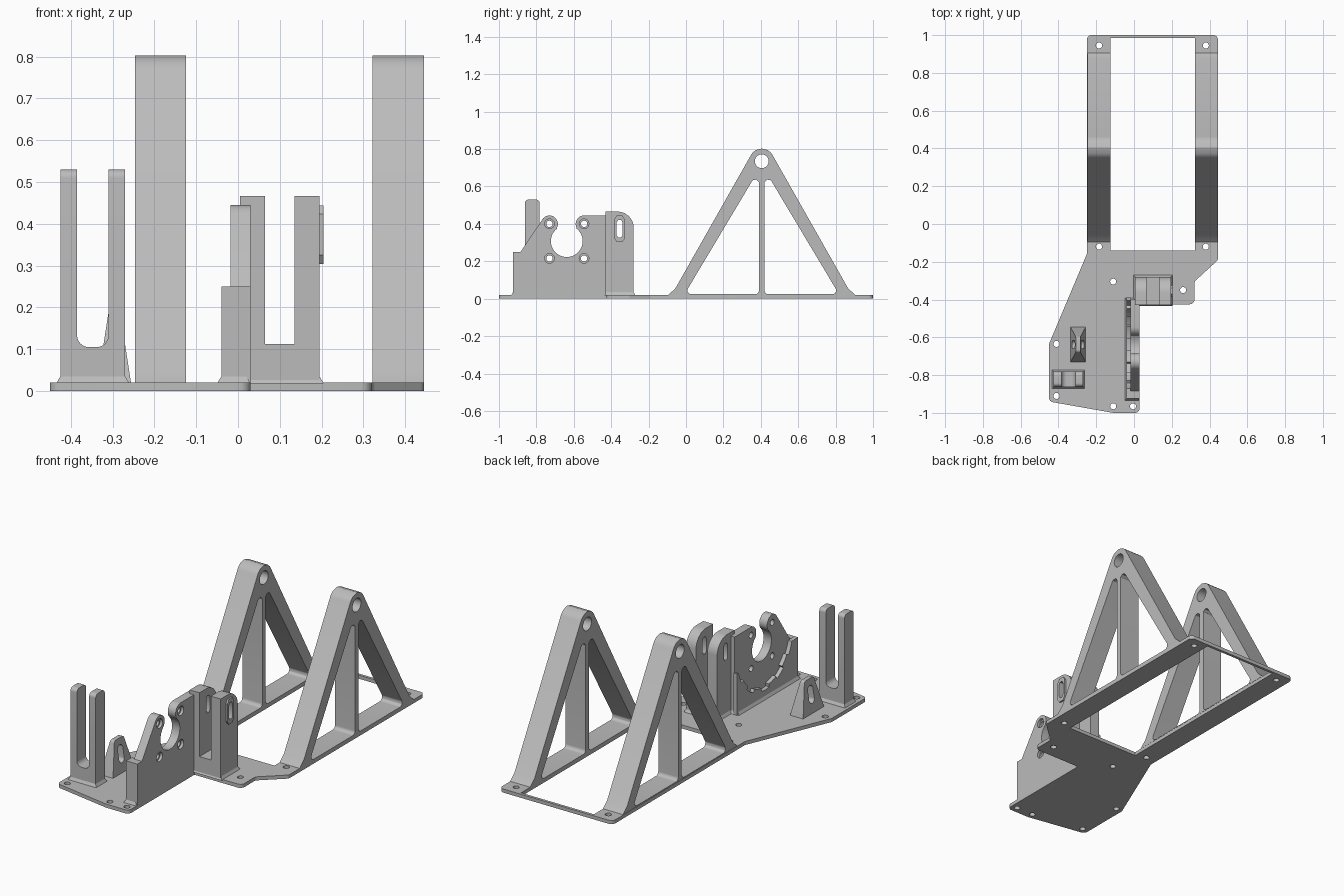
import bpy, bmesh
from math import sin, cos, tan, radians
from mathutils import Vector

cube = bpy.data.objects.get("Cube")
if cube:
    bpy.data.objects.remove(cube, do_unlink=True)

grey = bpy.data.materials.new("plain grey")
grey.use_nodes = True
GREY = (0.5, 0.5, 0.5, 1)
grey.diffuse_color = GREY
grey.node_tree.nodes["Principled BSDF"].inputs["Base Color"].default_value = GREY

T = 0.02          # base plate thickness
parts = []


def arc(cx, cy, r, a0, a1, n=16):
    angles = [radians(a0 + (a1 - a0) * i / n) for i in range(n + 1)]
    return [(cx + r * cos(a), cy + r * sin(a)) for a in angles]


def circle(cx, cy, r, n=24):
    return arc(cx, cy, r, 0, 360, n)[:-1]


def rounded(points, radius=0.0, n=6):
    """Round each corner; a third value on a point overrides the radius."""
    out = []
    for i, p in enumerate(points):
        r = p[2] if len(p) > 2 else radius
        c = Vector(p[:2])
        if r == 0:
            out.append(tuple(c))
            continue
        u = (Vector(points[i - 1][:2]) - c).normalized()
        v = (Vector(points[(i + 1) % len(points)][:2]) - c).normalized()
        half = u.angle(v) / 2
        mid = c + (u + v).normalized() * r / sin(half)
        a, b = c + u * r / tan(half) - mid, c + v * r / tan(half) - mid
        out += [tuple(mid + a.lerp(b, k / n).normalized() * r) for k in range(n + 1)]
    return out


def rect(a0, b0, a1, b1, r=0.0):
    return rounded([(a0, b0), (a1, b0), (a1, b1), (a0, b1)], r)


def finish(name, mesh):
    mesh.materials.clear()
    mesh.materials.append(grey)
    obj = bpy.data.objects.new(name, mesh)
    bpy.context.collection.objects.link(obj)
    parts.append(obj)
    return obj


def extrude(name, loops, axis, lo, hi):
    """Fill the first loop, leave the others as holes, extrude along an axis."""
    curve = bpy.data.curves.new(name, 'CURVE')
    curve.dimensions, curve.fill_mode = '2D', 'BOTH'
    curve.extrude = (hi - lo) / 2
    for loop in loops:
        spline = curve.splines.new('POLY')
        spline.points.add(len(loop) - 1)
        spline.use_cyclic_u = True
        for pt, (a, b) in zip(spline.points, loop):
            pt.co = (a, b, 0, 1)
    temp = bpy.data.objects.new(name + " outline", curve)
    mesh = bpy.data.meshes.new_from_object(temp)
    bpy.data.objects.remove(temp)
    bm = bmesh.new()
    bm.from_mesh(mesh)
    for v in bm.verts:
        a, b, c = v.co.x, v.co.y, v.co.z + (lo + hi) / 2
        v.co = {'x': (c, a, b), 'y': (a, c, b), 'z': (a, b, c)}[axis]
    bmesh.ops.remove_doubles(bm, verts=bm.verts, dist=1e-5)
    bmesh.ops.recalc_face_normals(bm, faces=bm.faces)
    bm.to_mesh(mesh)
    bm.free()
    return finish(name, mesh)


def foot(name, x0, y0, x1, y1, flare=0.01):
    """Low flared skirt where a part meets the plate."""
    bm = bmesh.new()
    bmesh.ops.create_cube(bm, size=1)
    for v in bm.verts:
        f = flare if v.co.z < 0 else 0
        v.co = (x0 - f if v.co.x < 0 else x1 + f,
                y0 - f if v.co.y < 0 else y1 + f,
                T - 0.002 if v.co.z < 0 else T + 0.015)
    mesh = bpy.data.meshes.new(name)
    bm.to_mesh(mesh)
    bm.free()
    finish(name, mesh)


# Base plate with rectangular window and screw holes
outline = rounded([(-0.25, 1.0), (0.445, 1.0), (0.445, -0.19), (0.32, -0.305),
                   (0.32, -0.425), (0.03, -0.425, 0), (0.03, -1.0), (-0.11, -1.0),
                   (-0.45, -0.94), (-0.45, -0.635), (-0.25, -0.16)], 0.025)
screws = [(-0.185, 0.945), (0.38, 0.945), (-0.185, -0.12), (0.38, -0.12),
          (-0.11, -0.305), (0.26, -0.35), (-0.41, -0.635), (-0.41, -0.91),
          (-0.11, -0.965), (-0.005, -0.965)]
window = rect(-0.125, -0.14, 0.322, 0.985)
extrude("base_plate", [outline, window] + [circle(x, y, 0.016) for x, y in screws],
        'z', 0, T)

# Two triangular side frames with a centre post and axle hole
MID = 0.405
frame = rounded([(MID - 0.5, T), (MID - 0.462, T + 0.035), (MID, 0.87, 0.065),
                 (MID + 0.462, T + 0.035), (MID + 0.5, T)])
tri = rounded([(-0.413, 0.024), (-0.015, 0.024), (-0.015, 0.69)], 0.02)
gaps = [[(MID + s * y, z) for y, z in tri] for s in (1, -1)]
for side, x0 in (("right", -0.247), ("left", 0.322)):
    extrude(side + "_a_frame", [frame, circle(MID, 0.735, 0.037)] + gaps,
            'x', x0, x0 + 0.123)

# Motor wall: open round seat between two lobes, counterbored screw holes
CY, CZ, D = -0.6375, 0.308, 0.0925
wall = ([(-0.925, T), (-0.925, 0.25), (-0.885, 0.25)]
        + arc(CY - D, 0.4, 0.045, 150, -30)
        + arc(CY, CZ, 0.085, 127, 413, 32)
        + arc(CY + D, 0.4, 0.045, 210, 90, 10)
        + [(-0.40, 0.445), (-0.40, T)])
for layer, x0, x1, r in (("inner", -0.018, 0.015, 0.017), ("outer", 0.015, 0.03, 0.026)):
    holes = [circle(CY + sy * D, CZ + sz * D, r, 16) for sy in (-1, 1) for sz in (-1, 1)]
    extrude("motor_wall_" + layer, [wall] + holes, 'x', x0, x1)

# Thick lower rim behind the wall, with a notched round recess
rim = []
for i in range(9):
    a = 194.5 + i * 151 / 9
    rim += arc(CY, CZ, 0.24 if i % 2 == 0 else 0.222, a, a + 151 / 9, 5)
extrude("motor_rim", [[(-0.925, T), (-0.925, 0.25)] + rim + [(-0.39, 0.25), (-0.39, T)]],
        'x', -0.04, -0.018)
foot("motor_wall_foot", -0.04, -0.925, 0.02, -0.40)

# Slotted guide: two uprights joined by a low block
GY = -0.355
upright = rounded([(-0.43, T), (-0.43, 0.466), (-0.28, 0.466, 0.085), (-0.28, T)])


def long_hex(w, h):
    pts = [(1, 0.7), (0.5, 1), (-0.5, 1), (-1, 0.7), (-1, -0.7), (-0.5, -1), (0.5, -1), (1, -0.7)]
    return [(GY + w * a, 0.374 + h * b) for a, b in pts]


slot = long_hex(0.016, 0.048)
for side, x0 in (("right", 0.005), ("left", 0.135)):
    extrude("guide_upright_" + side, [upright, slot], 'x', x0, x0 + 0.06)
extrude("guide_block", [rect(0.065, T, 0.135, 0.112)], 'y', -0.43, -0.28)
extrude("guide_slot_boss", [long_hex(0.03, 0.07), slot], 'x', 0.195, 0.204)
foot("guide_foot", 0.005, -0.425, 0.195, -0.28)

# Fork: U-shaped base with two round-topped prongs
fork = rounded([(-0.425, T), (-0.425, 0.2), (-0.385, 0.2), (-0.385, 0.105, 0.028),
                (-0.31, 0.105, 0.028), (-0.31, 0.2), (-0.27, 0.2), (-0.27, T)])
extrude("fork_base", [fork], 'y', -0.862, -0.782)
prong = rounded([(-0.862, 0.2), (-0.862, 0.53, 0.02), (-0.782, 0.53, 0.02), (-0.782, 0.2)])
for side, x0 in (("right", -0.425), ("left", -0.31)):
    extrude("fork_prong_" + side, [prong], 'x', x0, x0 + 0.04)
foot("fork_foot", -0.425, -0.862, -0.27, -0.782)

# Small tapered bracket with a slot
BY = -0.638
side = rounded([(BY - 0.092, T), (BY - 0.04, 0.2, 0.015), (BY + 0.04, 0.2, 0.015),
                (BY + 0.092, T)])
bracket = extrude("tapered_bracket",
                  [side, rect(BY - 0.022, 0.07, BY + 0.022, 0.165, 0.02)], 'x', -0.04, 0.04)
for v in bracket.data.vertices:
    v.co.x = -0.296 + v.co.x * (1 - 0.7 * (v.co.z - T) / 0.18)

# Smooth the round surfaces, keep edges crisp
bpy.ops.object.select_all(action='DESELECT')
for obj in parts:
    obj.select_set(True)
bpy.context.view_layer.objects.active = parts[0]
bpy.ops.object.shade_smooth_by_angle(angle=radians(30))
